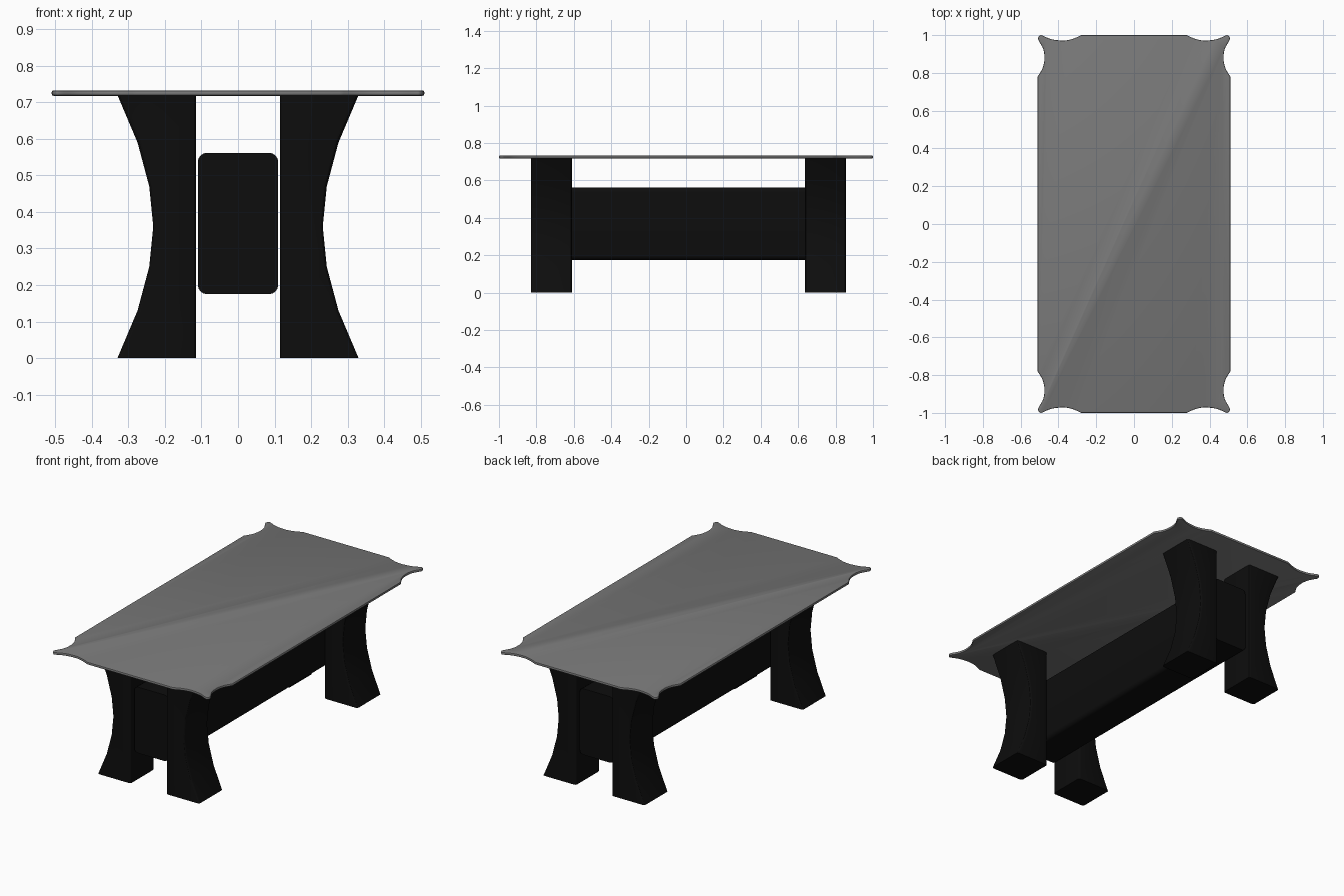
import bpy
import bmesh
from mathutils import Vector

cube = bpy.data.objects.get("Cube")
if cube:
    bpy.data.objects.remove(cube, do_unlink=True)


def make_material(name, value):
    mat = bpy.data.materials.new(name)
    mat.use_nodes = True
    colour = (value, value, value, 1)
    mat.diffuse_color = colour
    mat.node_tree.nodes["Principled BSDF"].inputs["Base Color"].default_value = colour
    return mat


grey = make_material("grey top", 0.19)
black = make_material("black wood", 0.004)


def extrude(name, outline, direction, mat, bevel, long_edges_only=None, segments=3):
    """Extrude a closed outline of 3D points and round its edges."""
    bm = bmesh.new()
    face = bm.faces.new([bm.verts.new(p) for p in outline])
    result = bmesh.ops.extrude_face_region(bm, geom=[face])
    moved = [g for g in result["geom"] if isinstance(g, bmesh.types.BMVert)]
    bmesh.ops.translate(bm, verts=moved, vec=direction)
    bmesh.ops.recalc_face_normals(bm, faces=bm.faces)
    if long_edges_only:
        edges = [e for e in bm.edges if long_edges_only(e)]
    else:
        edges = [e for e in bm.edges if abs((e.verts[0].co - e.verts[1].co).z) < 1e-4]
    bmesh.ops.bevel(bm, geom=edges, offset=bevel, segments=segments, profile=0.5,
                    affect='EDGES', clamp_overlap=True)
    mesh = bpy.data.meshes.new(name)
    bm.to_mesh(mesh)
    bm.free()
    mesh.materials.append(mat)
    obj = bpy.data.objects.new(name, mesh)
    bpy.context.collection.objects.link(obj)
    bpy.ops.object.select_all(action='DESELECT')
    obj.select_set(True)
    bpy.context.view_layer.objects.active = obj
    bpy.ops.object.shade_smooth_by_angle()
    return obj


def smooth_path(points, steps=4):
    """Catmull-Rom curve through the points."""
    pts = [Vector(p) for p in points]
    pts = [2 * pts[0] - pts[1]] + pts + [2 * pts[-1] - pts[-2]]
    path = []
    for a, b, c, d in zip(pts, pts[1:], pts[2:], pts[3:]):
        for i in range(steps):
            t = i / steps
            path.append(b + (c - a) * t / 2 + (2 * a - 5 * b + 4 * c - d) * t**2 / 2
                        + (3 * b - a - 3 * c + d) * t**3 / 2)
    return path + [pts[-2]]


# Table top with scalloped corners
corner = smooth_path([(.51, .78), (.484, .825), (.474, .875), (.48, .925), (.5, .963),
                      (.508, .981), (.5, .997), (.485, .998), (.44, .979),
                      (.375, .971), (.325, .98), (.278, 1)])
outline = []
for sx, sy in ((1, 1), (-1, 1), (-1, -1), (1, -1)):
    part = [(sx * p.x, sy * p.y, .718) for p in corner]
    outline += part if sx * sy > 0 else part[::-1]
extrude("table_top", outline, (0, 0, .015), grey, .005, segments=2)

# Four legs with a concave outer side
LEG_DEPTH = .22
MIDDLE = .0125
outer = [(.33, 0), (.275, .13), (.243, .25), (.232, .36),
         (.243, .47), (.275, .59), (.33, .72)]


def runs_up_leg(edge):
    a, b = (v.co for v in edge.verts)
    return abs(a.y - b.y) < 1e-4 and abs(a.z - b.z) > .05


for end, y in (("front", -.83), ("back", .635)):
    for side, s in (("left", 1), ("right", -1)):
        profile = [(s * x, y, z) for x, z in [(.115, 0)] + outer + [(.115, .72)]]
        extrude(f"{end}_{side}_leg", profile, (0, LEG_DEPTH, 0), black, .012, runs_up_leg)

# Deep beam joining the two pairs of legs
def runs_along_beam(edge):
    a, b = (v.co for v in edge.verts)
    return abs(a.y - b.y) > .1


half = .815
section = [(x, MIDDLE - half, z) for x, z in
           ((-.11, .175), (.11, .175), (.11, .562), (-.11, .562))]
extrude("beam", section, (0, 2 * half, 0), black, .025, runs_along_beam, 4)
